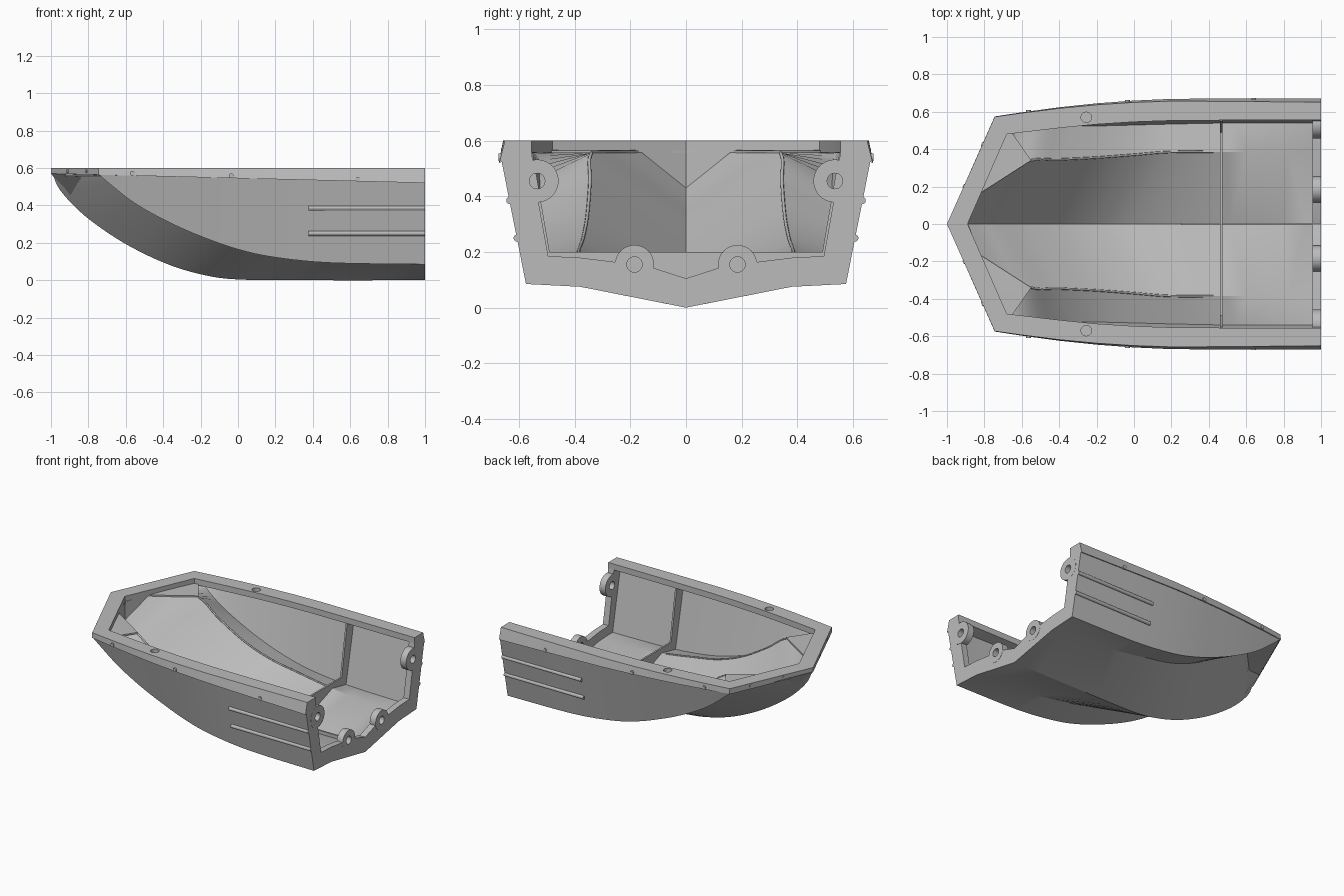
import bpy, bmesh, math
from mathutils import Vector, Matrix

if "Cube" in bpy.data.objects:
    bpy.data.objects.remove(bpy.data.objects["Cube"])

grey = bpy.data.materials.new("hull grey")
grey.use_nodes = True
grey.diffuse_color = (0.5, 0.5, 0.5, 1)
grey.node_tree.nodes["Principled BSDF"].inputs["Base Color"].default_value = (0.5, 0.5, 0.5, 1)


def finish(name, bm):
    bmesh.ops.remove_doubles(bm, verts=bm.verts, dist=0.0005)
    bmesh.ops.recalc_face_normals(bm, faces=bm.faces)
    mesh = bpy.data.meshes.new(name)
    bm.to_mesh(mesh)
    bm.free()
    mesh.materials.append(grey)
    obj = bpy.data.objects.new(name, mesh)
    bpy.context.collection.objects.link(obj)
    return obj


def smooth(points, steps=5):
    """Catmull-Rom curve through the points."""
    pts = [Vector(p) for p in points]
    out = []
    for i in range(len(pts) - 1):
        a, b, c, d = pts[max(i - 1, 0)], pts[i], pts[i + 1], pts[min(i + 2, len(pts) - 1)]
        for k in range(steps):
            t = k / steps
            out.append(0.5 * (2 * b + (c - a) * t + (2 * a - 5 * b + 4 * c - d) * t * t
                              + (3 * b - a - 3 * c + d) * t ** 3))
    return out + [pts[-1]]


def loft_both_sides(name, lines, cap_front=False):
    """Tube through the long lines, capped at the stern, mirrored in y."""
    bm = bmesh.new()
    n = len(lines)
    for side in (1, -1):
        rows = [[bm.verts.new((p.x, p.y * side, p.z)) for p in row] for row in zip(*lines)]
        for r0, r1 in zip(rows, rows[1:]):
            for i in range(n):
                quad = (r0[i], r0[(i + 1) % n], r1[(i + 1) % n], r1[i])
                if any(abs(v.co.y) > 1e-5 for v in quad):   # nothing on the centre plane
                    bm.faces.new(quad)
        if cap_front:
            bm.faces.new(rows[0])
        bm.faces.new(rows[-1])
    return finish(name, bm)


def frame_plate(name, x0, x1, outer, inner):
    """Upright U-shaped plate across the hull, from half profiles."""
    return loft_both_sides(name, [[Vector((x, y, z)) for x in (x0, x1)]
                                  for y, z in outer + inner[::-1]], True)


def cylinder(name, centre, radius, depth, axis, sides=24):
    bm = bmesh.new()
    turn = Vector((0, 0, 1)).rotation_difference(Vector(axis)).to_matrix().to_4x4()
    bmesh.ops.create_cone(bm, cap_ends=True, segments=sides, radius1=radius, radius2=radius,
                          depth=depth, matrix=Matrix.Translation(centre) @ turn)
    return finish(name, bm)


def cut(obj, cutter):
    mod = obj.modifiers.new("hole", "BOOLEAN")
    mod.operation = "DIFFERENCE"
    mod.solver = "EXACT"
    mod.object = cutter
    cutter.hide_render = True
    cutter.hide_set(True)


def rim_bottom(x):
    return 0.57 - 0.025 * (x + 1)


# Outer hull lines, bow to stern: keel, tunnel ridge, chine and top edge
keel = smooth([(-.99, 0, .57), (-.95, 0, .48), (-.82, 0, .345), (-.62, 0, .205), (-.4, 0, .095),
               (-.2, 0, .032), (0, 0, .004), (.4, 0, 0), (1, 0, 0)])
ridge = smooth([(-.7, .31, .562), (-.63, .32, .53), (-.52, .33, .465), (-.38, .34, .385),
                (-.2, .352, .285), (0, .367, .205), (.2, .38, .16), (.5, .38, .115), (1, .38, .075)])
chine = smooth([(-.74, .57, .562), (-.68, .565, .51), (-.55, .56, .41), (-.38, .56, .315),
                (-.2, .56, .235), (0, .565, .165), (.2, .57, .122), (.5, .575, .093), (1, .575, .085)])
sheer = smooth([(x, y, rim_bottom(x) + .003) for x, y in
                [(-.735, .572), (-.68, .58), (-.55, .597), (-.38, .618), (-.2, .637),
                 (0, .652), (.2, .66), (.5, .662), (1, .662)]])

# Inner hull lines of the thin shell
inner_keel = smooth([(-.89, 0, .43), (-.82, 0, .375), (-.74, 0, .318), (-.58, 0, .215), (-.38, 0, .122),
                     (-.19, 0, .066), (0, 0, .04), (.4, 0, .035), (1, 0, .035)])
ridge_points = [(-.83, .16, .56), (-.7, .255, .56), (-.55, .34, .555), (-.4, .345, .45),
                (-.2, .355, .33), (0, .37, .25), (.2, .385, .205), (.5, .385, .16), (1, .385, .112)]
inner_ridge = smooth(ridge_points)
inner_chine = [Vector((min(p.x + .04, 1), p.y - .035, min(p.z + .035, .555))) for p in chine]
wall_top = [Vector((p.x, p.y - .03, .57)) for p in sheer]

loft_both_sides("hull_shell", [keel, ridge, chine, sheer, wall_top, inner_chine, inner_ridge, inner_keel])

# Gunwale rim with a slightly flared outer edge
outline = [(-1, 0), (-.929, .16), (-.745, .575), (-.6, .597), (-.4, .624), (-.2, .645),
           (0, .66), (.2, .669), (.5, .671), (1, .671)]
opening = [(-.89, 0), (-.82, .16), (-.68, .48), (-.58, .492), (-.4, .513), (-.2, .533),
           (0, .546), (.2, .553), (.5, .555), (1, .555)]
rim = loft_both_sides("gunwale_rim", [
    [Vector((x, y, rim_bottom(x))) for x, y in outline],
    [Vector((x, y * (1 - .015 * (x + 1)), .6)) for x, y in outline],
    [Vector((x, y, .6)) for x, y in opening],
    [Vector((x, y, .43 if y == 0 else .558)) for x, y in opening]])

# Flat ledge under the rim at the bow
ledge_out = [(-.985, 0), (-.92, .16), (-.82, .39), (-.74, .57)]
ledge_in = [(-.885, 0), (-.83, .16), (-.55, .34), (-.65, .485)]
loft_both_sides("bow_ledge", [[Vector((x, y, z)) for x, y in edge] for edge, z in
                              ((ledge_out, .557), (ledge_out, .568), (ledge_in, .565), (ledge_in, .555))])

# Cross rib and the thick frame at the open end
frame_plate("cross_rib", .46, .472, [(0, .02), (.38, .14), (.56, .11), (.645, .545)],
            [(0, .2), (.49, .2), (.552, .56)])
stern_frame = frame_plate("stern_frame", .955, 1, [(0, .01), (.38, .082), (.57, .092), (.655, .53)],
                          [(0, .105), (.14, .15), (.385, .18), (.495, .185), (.53, .38), (.555, .56)])

# Centre strip on the floor
bm = bmesh.new()
bmesh.ops.create_cube(bm, size=1, matrix=Matrix.Translation((.6, 0, .04)) @ Matrix.Diagonal((.7, .012, .04, 1)))
finish("floor_strip", bm)

for side, word in ((1, "back"), (-1, "front")):
    # Joining lugs on the open end, each with a bored hole
    for y, z, radius, label in ((.185, .155, .07, "lower"), (.535, .455, .077, "upper")):
        lug = cylinder(f"{label}_lug_{word}", (.978, y * side, z), radius, .046, (1, 0, 0), 40)
        bore = cylinder(f"{label}_bore_{word}", (.985, y * side, z), .028, .08, (1, 0, 0))
        cut(lug, bore)
        cut(stern_frame, bore)
    # Hole in the rim
    cut(rim, cylinder(f"rim_bore_{word}", (-.255, .57 * side, .6), .028, .07, (0, 0, 1)))
    # Rubbing strakes
    for y, z in ((.633, .385), (.607, .25)):
        cylinder(f"strake_{word}", (.688, y * side, z), .013, .624, (1, 0, 0), 12)
    # Rivets on the sides and on the bow
    for x, y, z in ((-.565, .602, .572), (-.035, .657, .558), (.64, .667, .54)):
        cylinder(f"side_rivet_{word}", (x, y * side, z), .013, .014, (0, 1, 0), 12)
    for x in (-.91, -.81):
        y = (x + 1) * .575 / .255
        cylinder(f"bow_rivet_{word}", (x, y * side, .583), .01, .008, (-.914, .405 * side, 0), 12)
    # Stringer along the inner ridge
    curve = bpy.data.curves.new("stringer", "CURVE")
    curve.dimensions = "3D"
    curve.bevel_depth = .006
    curve.bevel_resolution = 1
    path = smooth(ridge_points)[10:35]
    spline = curve.splines.new("POLY")
    spline.points.add(len(path) - 1)
    for point, p in zip(spline.points, path):
        point.co = (p.x, p.y * side, p.z, 1)
    curve.materials.append(grey)
    bpy.context.collection.objects.link(bpy.data.objects.new(f"stringer_{word}", curve))

# Smooth the curved panels, keep the edges sharp
bpy.ops.object.select_all(action="DESELECT")
for obj in bpy.context.collection.objects:
    if obj.type == "MESH" and not obj.hide_render:
        obj.select_set(True)
        bpy.context.view_layer.objects.active = obj
bpy.ops.object.shade_smooth_by_angle(angle=math.radians(25))
